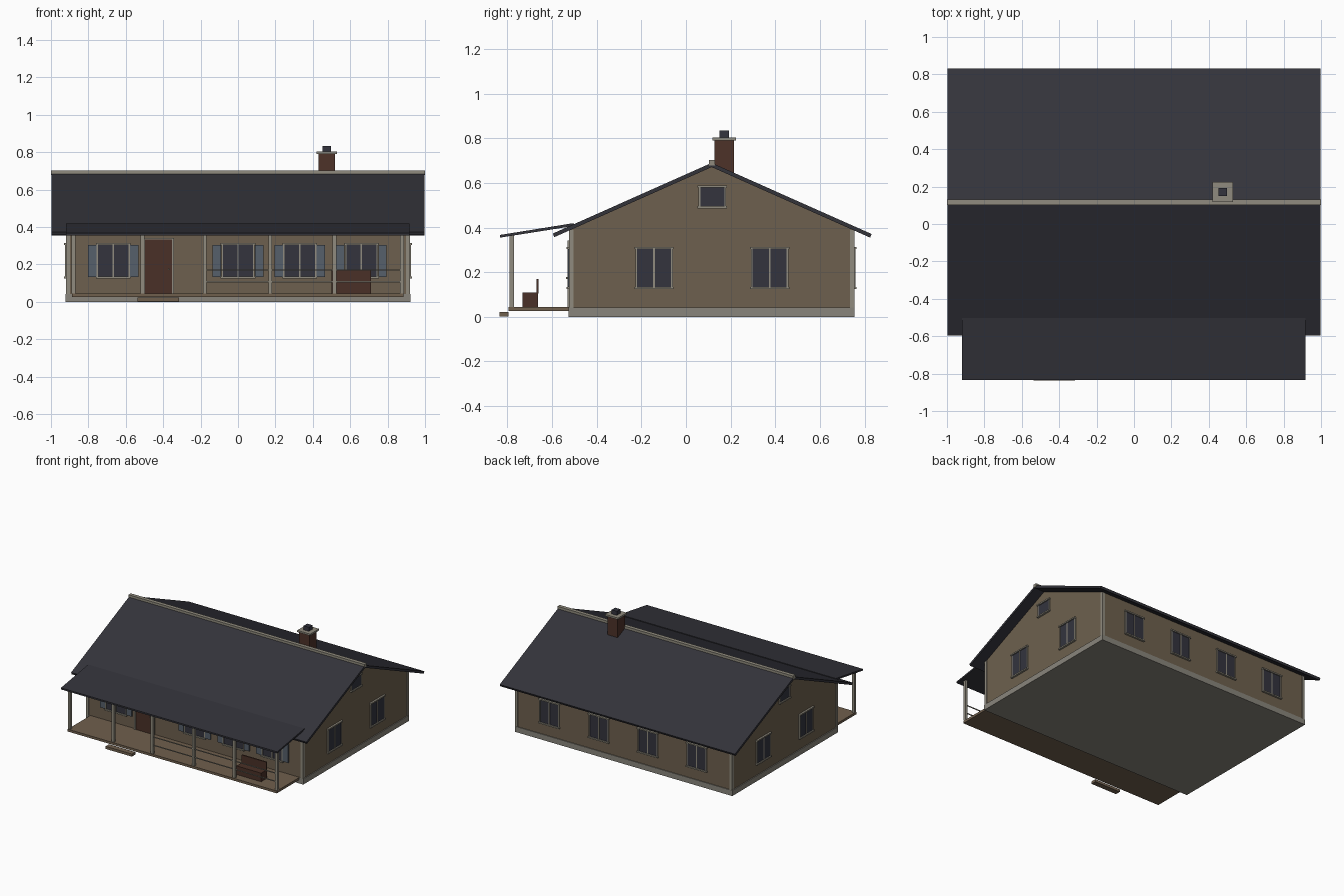
import bpy, bmesh
from mathutils import Vector

cube = bpy.data.objects.get("Cube")
if cube:
    bpy.data.objects.remove(cube, do_unlink=True)


def material(name, r, g, b):
    m = bpy.data.materials.new(name)
    m.use_nodes = True
    m.diffuse_color = (r, g, b, 1)
    m.node_tree.nodes["Principled BSDF"].inputs["Base Color"].default_value = (r, g, b, 1)
    return m


SIDING = material("tan siding", 0.155, 0.118, 0.077)
ROOF = material("charcoal roofing", 0.033, 0.033, 0.042)
TRIM = material("grey trim", 0.28, 0.26, 0.21)
STONE = material("foundation grey", 0.25, 0.235, 0.20)
GLASS = material("dark glass", 0.033, 0.034, 0.048)
BRICK = material("brown brick", 0.075, 0.032, 0.022)
WOOD = material("brown wood", 0.068, 0.030, 0.020)
SHUTTER = material("blue grey shutter", 0.094, 0.115, 0.145)
DECK = material("deck boards", 0.16, 0.115, 0.075)


def finish(name, bm, mat):
    bmesh.ops.recalc_face_normals(bm, faces=bm.faces)
    me = bpy.data.meshes.new(name)
    bm.to_mesh(me)
    bm.free()
    me.materials.append(mat)
    ob = bpy.data.objects.new(name, me)
    bpy.context.collection.objects.link(ob)
    return ob


def box(name, xs, ys, zs, mat):
    """Box spanning the given ranges."""
    bm = bmesh.new()
    bmesh.ops.create_cube(bm, size=1)
    for v in bm.verts:
        v.co = Vector([(r[0] + r[1]) / 2 + c * (r[1] - r[0])
                       for r, c in zip((xs, ys, zs), v.co)])
    return finish(name, bm, mat)


def prism(name, profile, x0, x1, mat):
    """Extrude a (y, z) profile along x."""
    bm = bmesh.new()
    face = bm.faces.new([bm.verts.new((x0, y, z)) for y, z in profile])
    ext = bmesh.ops.extrude_face_region(bm, geom=[face])["geom"]
    verts = [e for e in ext if isinstance(e, bmesh.types.BMVert)]
    bmesh.ops.translate(bm, verts=verts, vec=(x1 - x0, 0, 0))
    return finish(name, bm, mat)


# Main dimensions
WX, FRONT, BACK = 0.915, -0.52, 0.75
RIDGE_Y, RIDGE_Z, SLOPE, THICK = 0.115, 0.69, 0.445, 0.019
EAVE_F, EAVE_B = -0.597, 0.832


def roof_z(y):
    return RIDGE_Z - SLOPE * abs(y - RIDGE_Y)


def on_wall(name, side, us, zs, depth, mat):
    """Plate on a wall, u running along the wall."""
    spans = {"front": (us, (FRONT - depth, FRONT + 0.002)),
             "back": (us, (BACK - 0.002, BACK + depth)),
             "right": ((-WX - depth, -WX + 0.002), us),
             "left": ((WX - 0.002, WX + depth), us)}
    xs, ys = spans[side]
    return box(side + "_" + name, xs, ys, zs, mat)


def window(side, u, z0=0.133, z1=0.305, half=0.08, shutters=False, mullion=True):
    on_wall("window_glass", side, (u - half, u + half), (z0, z1), 0.006, GLASS)
    for name, z in (("window_sill", z0 - 0.004), ("window_header", z1 + 0.004)):
        on_wall(name, side, (u - half - 0.008, u + half + 0.008),
                (z - 0.005, z + 0.005), 0.015, TRIM)
    for s in (-1, 1):
        edge = u + s * half
        on_wall("window_jamb", side, (edge - 0.004, edge + 0.004), (z0, z1), 0.009, TRIM)
        if shutters:
            a, b = sorted((edge + s * 0.005, edge + s * 0.05))
            on_wall("shutter", side, (a, b), (z0, z1), 0.009, SHUTTER)
    if mullion:
        on_wall("window_mullion", side, (u - 0.004, u + 0.004), (z0, z1), 0.009, TRIM)


# House body
box("foundation", (-0.922, 0.922), (-0.526, 0.756), (0, 0.042), STONE)
under = THICK * 0.8
prism("walls", [(FRONT, 0.03), (BACK, 0.03), (BACK, roof_z(BACK) - under),
                (RIDGE_Y, RIDGE_Z - under), (FRONT, roof_z(FRONT) - under)],
      -WX, WX, SIDING)
for sx in (-1, 1):
    xs = sorted((sx * 0.899, sx * 0.920))
    for y0, y1 in ((-0.525, -0.504), (0.734, 0.755)):
        box("corner_board", xs, (y0, y1), (0.042, 0.39), TRIM)

# Main roof and ridge cap
prism("main_roof", [(EAVE_F, roof_z(EAVE_F)), (RIDGE_Y, RIDGE_Z), (EAVE_B, roof_z(EAVE_B)),
                    (EAVE_B - 0.007, roof_z(EAVE_B) - THICK + 0.003),
                    (RIDGE_Y, RIDGE_Z - THICK),
                    (EAVE_F + 0.007, roof_z(EAVE_F) - THICK + 0.003)], -0.998, 0.998, ROOF)
box("ridge_cap", (-1, 1), (RIDGE_Y - 0.013, RIDGE_Y + 0.015), (0.677, 0.702), TRIM)

# Chimney
box("chimney", (0.43, 0.518), (0.128, 0.214), (0.6, 0.792), BRICK)
box("chimney_cap", (0.42, 0.53), (0.118, 0.225), (0.79, 0.803), TRIM)
box("chimney_flue", (0.452, 0.496), (0.15, 0.193), (0.8, 0.834), GLASS)

# Windows
for u in (-0.667, 0, 0.33, 0.66):
    window("front", u, half=0.085, shutters=True)
for u in (-0.62, -0.205, 0.21, 0.63):
    window("back", u)
for side in ("left", "right"):
    for u in (-0.143, 0.375):
        window(side, u)
    window(side, RIDGE_Y + 0.003, 0.495, 0.58, 0.058, mullion=False)

# Front door and frame
on_wall("door", "front", (-0.497, -0.352), (0.042, 0.332), 0.008, WOOD)
for u in (-0.502, -0.347):
    on_wall("door_jamb", "front", (u - 0.006, u + 0.006), (0.042, 0.34), 0.012, TRIM)
on_wall("door_head", "front", (-0.508, -0.341), (0.332, 0.342), 0.012, TRIM)
box("door_knob", (-0.373, -0.365), (-0.538, -0.527), (0.17, 0.178), TRIM)

# Porch deck, step and roof
box("porch_deck", (-0.888, 0.886), (-0.795, -0.52), (0.026, 0.044), DECK)
box("porch_step", (-0.538, -0.315), (-0.836, -0.795), (0.002, 0.022), DECK)
prism("porch_roof", [(-0.833, 0.367), (-0.503, 0.42), (-0.503, 0.407), (-0.833, 0.355)],
      -0.919, 0.916, ROOF)

# Porch posts and rails
posts = (-0.88, -0.51, -0.178, 0.172, 0.516, 0.877)
for x in posts:
    box("porch_post", (x - 0.01, x + 0.01), (-0.79, -0.77), (0.044, 0.364), TRIM)
for a, b in zip(posts[2:], posts[3:]):
    for z in (0.107, 0.17):
        box("porch_rail", (a, b), (-0.783, -0.777), (z - 0.003, z + 0.003), TRIM)

# Porch bench
box("bench_seat", (0.5, 0.71), (-0.733, -0.664), (0.044, 0.11), WOOD)
box("bench_back", (0.5, 0.71), (-0.67, -0.66), (0.105, 0.17), WOOD)
